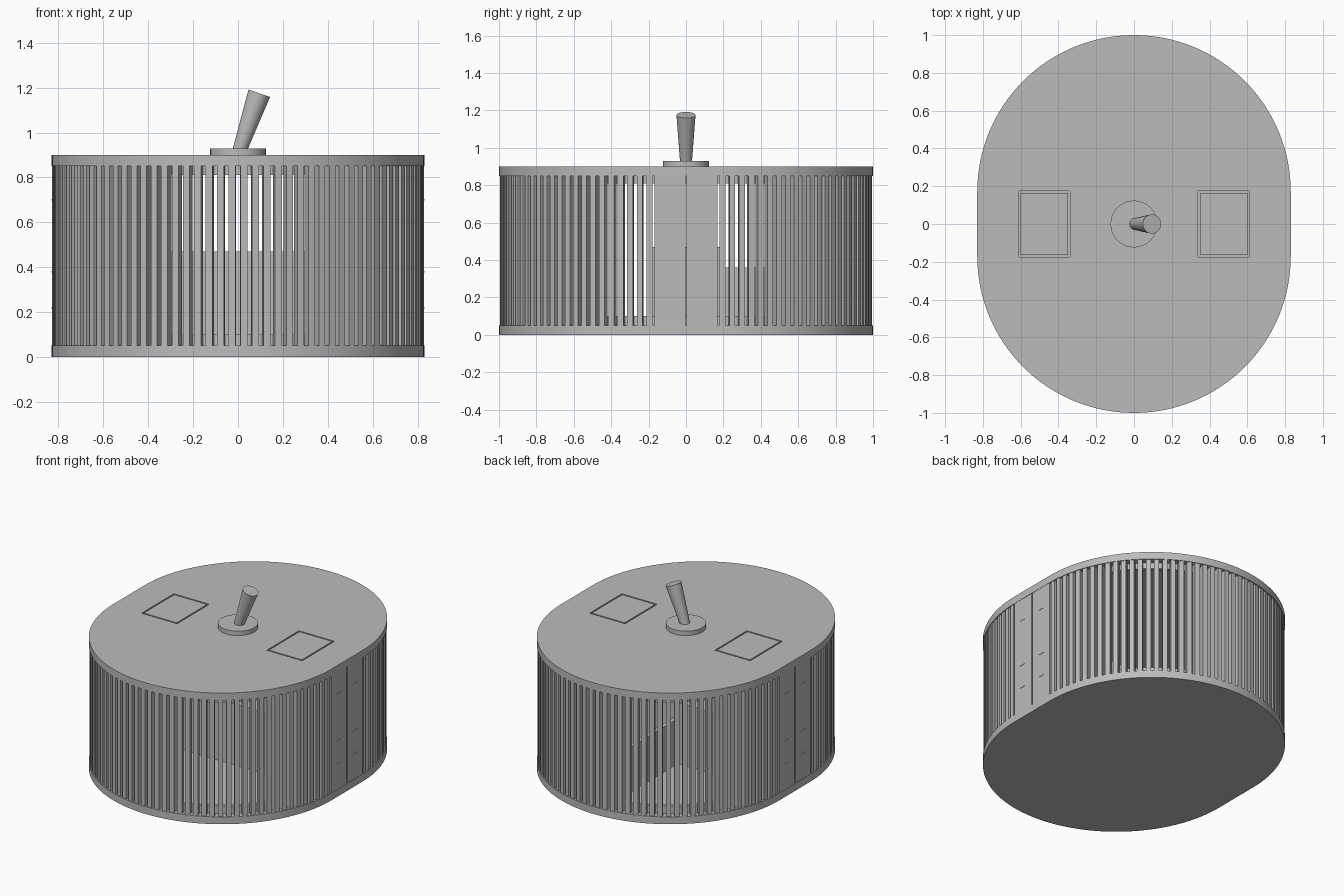
import bpy, bmesh, math
from mathutils import Matrix, Vector

if "Cube" in bpy.data.objects:
    bpy.data.objects.remove(bpy.data.objects["Cube"])

R, STRAIGHT = 0.83, 0.17      # end radius and half length of the flat sides
FLOOR, CEILING, TOP = 0.05, 0.85, 0.90

grey = bpy.data.materials.new("plain grey")
grey.use_nodes = True
grey.diffuse_color = (0.5, 0.5, 0.5, 1)
grey.node_tree.nodes["Principled BSDF"].inputs["Base Color"].default_value = (0.5, 0.5, 0.5, 1)


def finish(bm, name, smooth=False):
    bmesh.ops.recalc_face_normals(bm, faces=bm.faces)
    mesh = bpy.data.meshes.new(name)
    bm.to_mesh(mesh)
    bm.free()
    mesh.materials.append(grey)
    obj = bpy.data.objects.new(name, mesh)
    bpy.context.collection.objects.link(obj)
    if smooth:
        bpy.ops.object.select_all(action="DESELECT")
        obj.select_set(True)
        bpy.context.view_layer.objects.active = obj
        bpy.ops.object.shade_smooth_by_angle(angle=math.radians(30))
    return obj


def add_box(bm, centre, size, angle=0):
    m = Matrix.Translation(centre) @ Matrix.Rotation(angle, 4, "Z") @ Matrix.Diagonal((*size, 1))
    bmesh.ops.create_cube(bm, size=1, matrix=m)


def box(name, centre, size):
    bm = bmesh.new()
    add_box(bm, centre, size)
    return finish(bm, name)


def cone(name, start, end, r1, r2, sides=48):
    start, end = Vector(start), Vector(end)
    axis = end - start
    m = Matrix.Translation((start + end) / 2) @ axis.to_track_quat("Z", "Y").to_matrix().to_4x4()
    bm = bmesh.new()
    bmesh.ops.create_cone(bm, cap_ends=True, segments=sides, radius1=r1, radius2=r2,
                          depth=axis.length, matrix=m)
    return finish(bm, name, True)


def outline(radius, steps=64):
    pts = []
    for side in (1, -1):
        for i in range(steps + 1):
            a = math.pi * i / steps
            pts.append((side * radius * math.cos(a), side * (STRAIGHT + radius * math.sin(a))))
    return pts


def slab(name, z0, z1):
    bm = bmesh.new()
    face = bm.faces.new([bm.verts.new((x, y, z0)) for x, y in outline(R)])
    ext = bmesh.ops.extrude_face_region(bm, geom=[face])
    bmesh.ops.translate(bm, vec=(0, 0, z1 - z0),
                        verts=[v for v in ext["geom"] if isinstance(v, bmesh.types.BMVert)])
    return finish(bm, name, True)


def ring(name, outer, inner, z0, z1):
    bm = bmesh.new()
    loops = [[bm.verts.new((x, y, z)) for x, y in outline(r)]
             for r, z in ((outer, z0), (outer, z1), (inner, z1), (inner, z0))]
    n = len(loops[0])
    for k in range(4):
        a, b = loops[k], loops[(k + 1) % 4]
        for i in range(n):
            j = (i + 1) % n
            bm.faces.new((a[i], a[j], b[j], b[i]))
    return finish(bm, name, True)


# Floor and roof slabs
slab("floor_slab", 0, FLOOR)
roof = slab("roof_slab", CEILING, TOP)

# Grooves around the two roof hatches
for side in (-1, 1):
    bm = bmesh.new()
    add_box(bm, (side * 0.475, 0, TOP), (0.27, 0.35, 0.04))
    cutter = finish(bm, "hatch_cutter")
    cutter.hide_render = True
    cut = roof.modifiers.new("hatch", "BOOLEAN")
    cut.operation, cut.solver, cut.object = "DIFFERENCE", "EXACT", cutter
    bpy.context.view_layer.objects.active = roof
    bpy.ops.object.modifier_apply(modifier=cut.name)
    bpy.data.objects.remove(cutter)
    box("roof_hatch", (side * 0.475, 0, TOP - 0.01), (0.25, 0.33, 0.02))

# Vertical slats around both rounded ends
SLATS = 50
bm = bmesh.new()
for side in (-1, 1):
    for i in range(SLATS):
        a = math.pi * (i + 0.5) / SLATS
        r = R - 0.027
        pos = (r * math.cos(a), side * (STRAIGHT + r * math.sin(a)), (FLOOR + CEILING) / 2)
        add_box(bm, pos, (0.045, 0.031, CEILING - FLOOR), side * a)
finish(bm, "slats")

# Rails behind the slats
ring("lower_rail", R - 0.05, R - 0.075, FLOOR, 0.10)
ring("upper_rail", R - 0.05, R - 0.075, 0.81, CEILING)

# Double doors with small bars on both flat sides
for side in (-1, 1):
    for leaf in (-1, 1):
        box("door_leaf", (side * (R - 0.017), leaf * 0.086, 0.45), (0.03, 0.164, 0.8))
        for z in (0.70, 0.38, 0.22):
            box("door_bar", (side * (R - 0.002), leaf * 0.092, z), (0.004, 0.05, 0.007))

# Inner block and dividing wall
box("inner_block", (0, 0, 0.26), (0.74, 0.36, 0.42))
box("dividing_wall", (-0.05, 0.44, 0.205), (0.03, 0.52, 0.31))

# Hub disc and leaning lever on the roof
cone("hub_disc", (0, 0, TOP), (0, 0, 0.93), 0.124, 0.124, 64)
cone("lever", (0.005, 0, 0.915), (0.095, 0, 1.175), 0.031, 0.051, 32)
